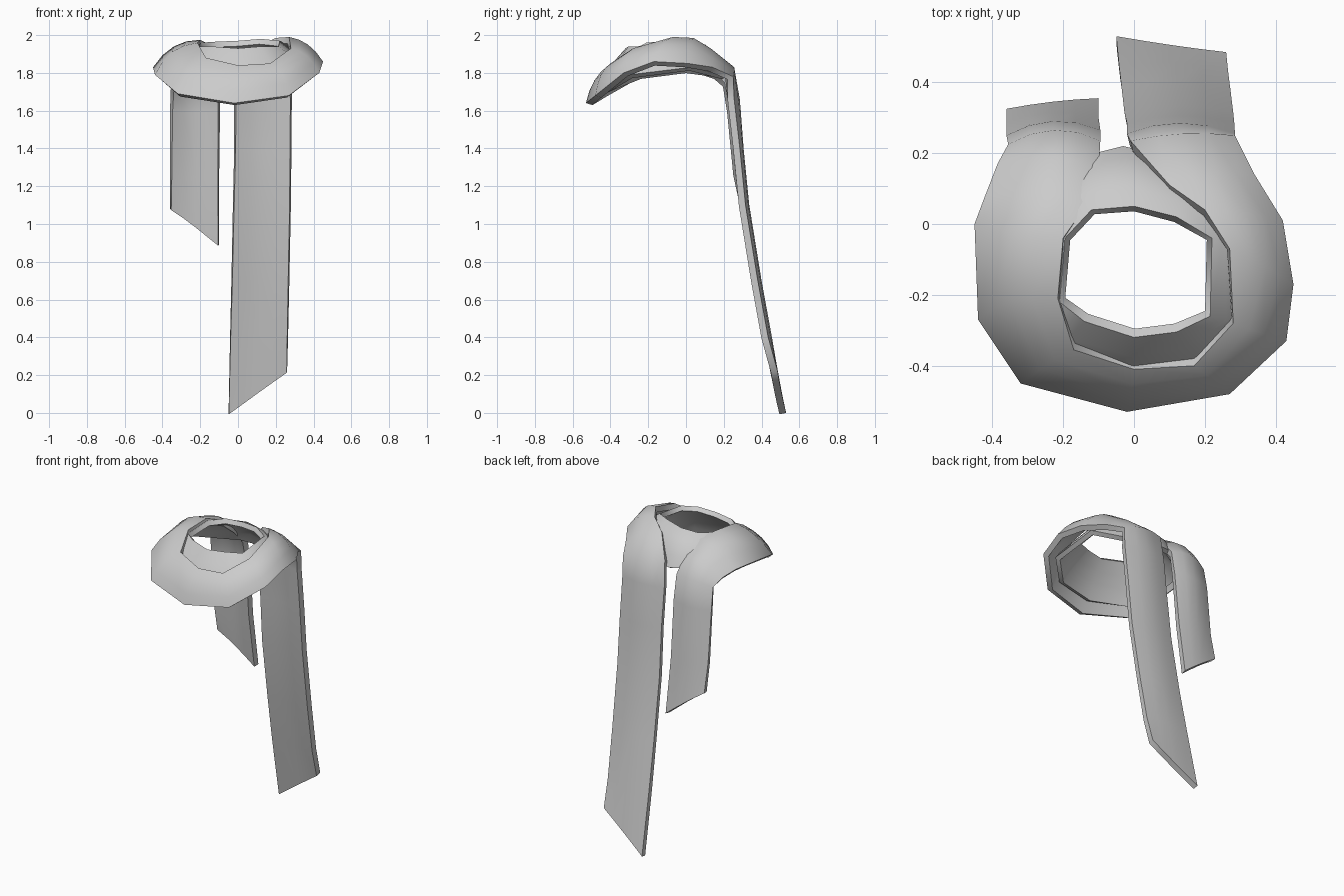
import bpy, bmesh, math
from mathutils import Vector

if "Cube" in bpy.data.objects:
    bpy.data.objects.remove(bpy.data.objects["Cube"], do_unlink=True)

cloth = bpy.data.materials.new("light grey cloth")
cloth.use_nodes = True
GREY = (0.6, 0.6, 0.6, 1)
cloth.diffuse_color = GREY
cloth.node_tree.nodes["Principled BSDF"].inputs["Base Color"].default_value = GREY


def across(a, m, b, n=4):
    """Points of a curved cross-section through inner edge, crest, outer edge."""
    a, m, b = Vector(a), Vector(m), Vector(b)
    c = 2 * m - (a + b) / 2
    return [a * (1 - t) ** 2 + c * 2 * t * (1 - t) + b * t * t
            for t in (i / n for i in range(n + 1))]


def cloth_strip(name, stations, thickness, closed=False):
    """Loft a strip through stations and thicken it inwards."""
    bm = bmesh.new()
    rows = [[bm.verts.new(p) for p in across(*s)] for s in stations]
    if closed:
        rows.append(rows[0])
    for r, q in zip(rows, rows[1:]):
        for j in range(len(r) - 1):
            bm.faces.new((r[j], r[j + 1], q[j + 1], q[j]))
    me = bpy.data.meshes.new(name)
    bm.to_mesh(me)
    bm.free()
    me.materials.append(cloth)
    ob = bpy.data.objects.new(name, me)
    bpy.context.collection.objects.link(ob)
    mod = ob.modifiers.new("thickness", 'SOLIDIFY')
    mod.thickness = thickness
    mod.offset = -1
    bpy.ops.object.select_all(action='DESELECT')
    ob.select_set(True)
    bpy.context.view_layer.objects.active = ob
    bpy.ops.object.modifier_apply(modifier=mod.name)
    bpy.ops.object.shade_smooth_by_angle(angle=math.radians(65))
    return ob


# Each station: inner edge, crest, outer edge
right_tail = [
    ((-.10, .355, .89), (-.23, .345, .99), (-.36, .325, 1.08)),
    ((-.10, .30, 1.24), (-.23, .315, 1.25), (-.36, .285, 1.26)),
    ((-.095, .265, 1.6), (-.23, .29, 1.6), (-.36, .25, 1.6)),
    ((-.095, .235, 1.76), (-.225, .265, 1.77), (-.355, .225, 1.74)),
    ((-.10, .15, 1.86), (-.23, .19, 1.87), (-.385, .17, 1.79)),
]
collar = [
    ((-.13, .06, 1.94), (-.27, .08, 1.93), (-.42, .08, 1.82)),
    ((-.20, -.04, 1.975), (-.34, -.03, 1.94), (-.45, 0, 1.83)),
    ((-.215, -.21, 1.96), (-.35, -.22, 1.91), (-.44, -.27, 1.79)),
    ((-.17, -.355, 1.88), (-.265, -.41, 1.80), (-.32, -.45, 1.69)),
    ((0, -.41, 1.84), (-.01, -.485, 1.76), (-.02, -.53, 1.64)),
    ((.17, -.40, 1.85), (.235, -.45, 1.79), (.27, -.48, 1.68)),
    ((.28, -.28, 1.93), (.365, -.31, 1.89), (.43, -.33, 1.80)),
    ((.27, -.07, 1.99), (.37, -.12, 1.95), (.45, -.17, 1.86)),
    ((.20, .04, 1.985), (.32, .03, 1.95), (.42, .01, 1.85)),
    ((.10, .11, 1.94), (.23, .14, 1.91), (.34, .14, 1.83)),
    ((-.01, .235, 1.83), (.14, .255, 1.83), (.285, .25, 1.78)),
]
left_tail = [
    ((-.02, .255, 1.66), (.13, .285, 1.66), (.285, .255, 1.66)),
    ((-.02, .285, 1.4), (.13, .305, 1.4), (.283, .285, 1.4)),
    ((-.027, .315, 1.1), (.125, .335, 1.1), (.28, .315, 1.1)),
    ((-.035, .385, .7), (.12, .40, .7), (.272, .38, .7)),
    ((-.042, .445, .4), (.112, .455, .4), (.265, .435, .4)),
    ((-.05, .53, 0), (.105, .505, .11), (.26, .485, .22)),
]
cloth_strip("scarf_wrap", right_tail + collar + left_tail, 0.036)

# Inner loop around the neck, tucked under the wrap
neck_loop = [
    ((-.12, .04, 1.965), (-.13, .13, 1.90), (-.11, .20, 1.79)),
    ((0, .05, 1.97), (-.01, .15, 1.91), (-.03, .22, 1.78)),
    ((.12, .02, 1.98), (.14, .10, 1.91), (.12, .18, 1.79)),
    ((.22, -.04, 1.97), (.29, .0, 1.92), (.36, .03, 1.83)),
    ((.215, -.26, 1.94), (.30, -.28, 1.87), (.36, -.30, 1.79)),
    ((.12, -.305, 1.94), (.19, -.38, 1.82), (.23, -.42, 1.72)),
    ((0, -.32, 1.93), (-.01, -.415, 1.81), (-.02, -.46, 1.70)),
    ((-.14, -.275, 1.94), (-.22, -.36, 1.81), (-.27, -.40, 1.73)),
    ((-.21, -.22, 1.94), (-.30, -.23, 1.87), (-.38, -.25, 1.79)),
    ((-.195, -.04, 1.96), (-.30, -.02, 1.90), (-.39, .01, 1.82)),
]
cloth_strip("neck_loop", neck_loop[::-1], 0.032, closed=True)
